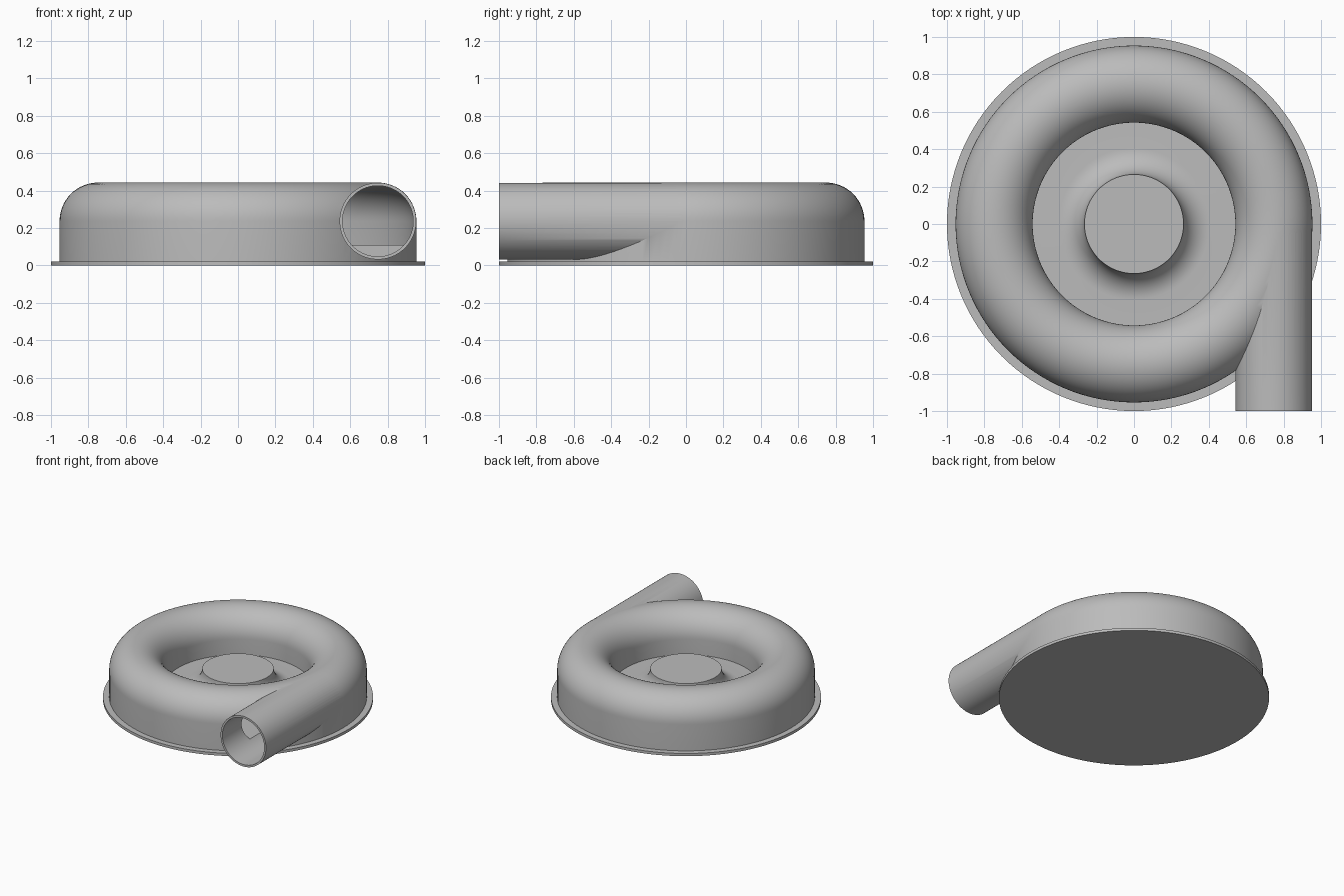
import bpy, bmesh, math
from mathutils import Matrix, Vector

SEG = 128
RING, TUBE, MID = 0.748, 0.206, 0.237   # volute ring radius, tube radius, tube height
FLOOR, WALL, PLATE = 0.11, 0.016, 0.022

cube = bpy.data.objects.get("Cube")
if cube:
    bpy.data.objects.remove(cube, do_unlink=True)

metal = bpy.data.materials.new("cast_grey")
metal.use_nodes = True
GREY = (0.5, 0.5, 0.5, 1)
metal.diffuse_color = GREY
metal.node_tree.nodes["Principled BSDF"].inputs["Base Color"].default_value = GREY


def finish(name, bm):
    bmesh.ops.recalc_face_normals(bm, faces=bm.faces[:])
    mesh = bpy.data.meshes.new(name)
    bm.to_mesh(mesh)
    bm.free()
    mesh.materials.append(metal)
    obj = bpy.data.objects.new(name, mesh)
    bpy.context.collection.objects.link(obj)
    return obj


def lathe(name, profile, closed=False):
    """Spin a list of (radius, height) points around z."""
    bm = bmesh.new()
    verts = [bm.verts.new((r, 0, z)) for r, z in profile]
    ends = verts[1:] + verts[:1] if closed else verts[1:]
    edges = [bm.edges.new(pair) for pair in zip(verts, ends)]
    bmesh.ops.spin(bm, geom=verts + edges, cent=(0, 0, 0), axis=(0, 0, 1),
                   angle=math.tau, steps=SEG, use_merge=True)
    bmesh.ops.remove_doubles(bm, verts=bm.verts[:], dist=0.0001)
    return finish(name, bm)


def tube(name, radius, y0, y1):
    """Solid cylinder along y on the outlet axis."""
    bm = bmesh.new()
    place = Matrix.Translation(Vector((RING, (y0 + y1) / 2, MID))) @ Matrix.Rotation(math.pi / 2, 4, 'X')
    bmesh.ops.create_cone(bm, cap_ends=True, segments=96, radius1=radius,
                          radius2=radius, depth=y1 - y0, matrix=place)
    return finish(name, bm)


def arc(cx, cz, radius, start, end, steps):
    angles = [math.radians(start + (end - start) * i / steps) for i in range(steps + 1)]
    return [(cx + radius * math.cos(a), cz + radius * math.sin(a)) for a in angles]


def boolean(target, cutter, operation):
    mod = target.modifiers.new(operation.lower(), 'BOOLEAN')
    mod.operation = operation
    mod.solver = 'EXACT'
    mod.object = cutter
    bpy.context.view_layer.objects.active = target
    bpy.ops.object.modifier_apply(modifier=mod.name)
    bpy.data.objects.remove(cutter, do_unlink=True)


def smooth(obj):
    bpy.ops.object.select_all(action='DESELECT')
    obj.select_set(True)
    bpy.context.view_layer.objects.active = obj
    bpy.ops.object.shade_smooth_by_angle(angle=math.radians(30))


# Round flange under the housing
base_plate = lathe("base_plate", [(0, 0), (1, 0), (1, PLATE), (0, PLATE)])

# Housing: outer wall, rounded ring, well, and hub with a concave foot
HUB, HUB_TOP = 0.265, 0.25
foot = HUB_TOP - FLOOR
housing = lathe("volute_housing",
                [(0, PLATE - 0.006), (RING + TUBE, PLATE - 0.006)]
                + arc(RING, MID, TUBE, 0, 180, 32)
                + [(RING - TUBE, FLOOR)]
                + arc(HUB + foot, HUB_TOP, foot, 270, 180, 12)
                + [(0, HUB_TOP)])

# Tangential outlet pipe
boolean(housing, tube("outlet_pipe", TUBE - 0.001, -1, 0), 'UNION')

# Hollow flow channel and pipe bore
inner = TUBE - WALL
channel = lathe("flow_channel", [(RING - inner, FLOOR), (RING + inner, FLOOR)]
                + arc(RING, MID, inner, 0, 180, 24), closed=True)
boolean(housing, channel, 'DIFFERENCE')
boolean(housing, tube("pipe_bore", inner - 0.001, -1.1, 0), 'DIFFERENCE')

for part in (base_plate, housing):
    smooth(part)
